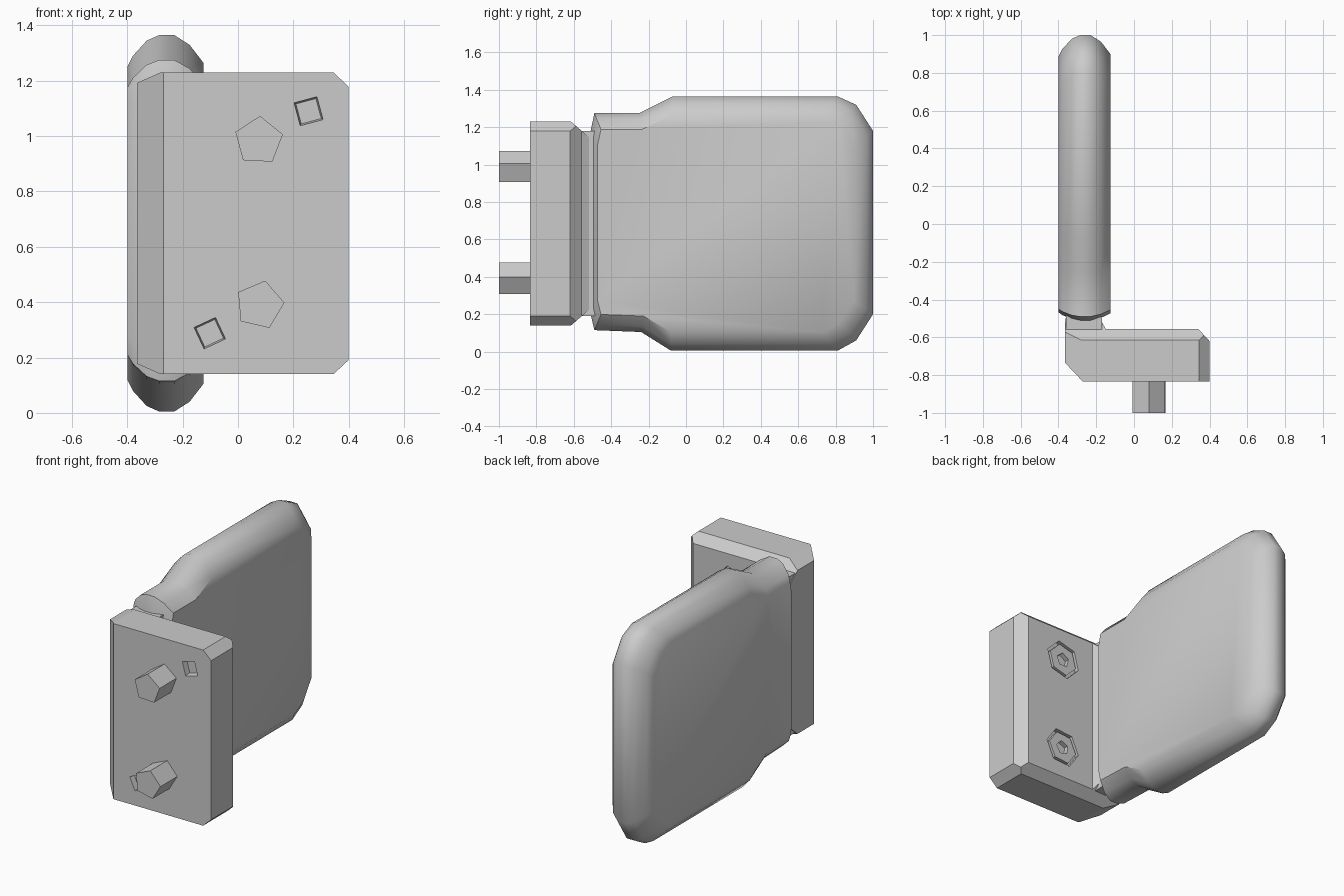
import bpy, bmesh, math
from mathutils import Vector

cube = bpy.data.objects.get("Cube")
if cube:
    bpy.data.objects.remove(cube)

grey = bpy.data.materials.new("plain grey")
grey.use_nodes = True
COLOR = (0.6, 0.6, 0.6, 1)
grey.diffuse_color = COLOR
grey.node_tree.nodes["Principled BSDF"].inputs["Base Color"].default_value = COLOR


def finish(name, bm):
    bmesh.ops.recalc_face_normals(bm, faces=bm.faces)
    mesh = bpy.data.meshes.new(name)
    bm.to_mesh(mesh)
    bm.free()
    mesh.materials.append(grey)
    obj = bpy.data.objects.new(name, mesh)
    bpy.context.collection.objects.link(obj)
    return obj


def loft(name, rings):
    """Skin equal-length rings of points and cap both ends."""
    bm = bmesh.new()
    loops = [[bm.verts.new(p) for p in ring] for ring in rings]
    n = len(loops[0])
    for a, b in zip(loops, loops[1:]):
        for i in range(n):
            j = (i + 1) % n
            bm.faces.new((a[i], a[j], b[j], b[i]))
    bm.faces.new(loops[0])
    bm.faces.new(loops[-1])
    return finish(name, bm)


def prism_y(name, x, z, r, sides, turn, y0, y1, taper=1.0):
    """Regular prism along y; taper scales the far end."""
    def ring(y, rad):
        angles = [math.radians(turn) + math.tau * i / sides for i in range(sides)]
        return [(x + rad * math.cos(a), y, z + rad * math.sin(a)) for a in angles]
    return loft(name, [ring(y0, r), ring(y1, r * taper)])


def cut(target, cutter):
    cutter.hide_render = True
    cutter.hide_set(True)
    mod = target.modifiers.new("pocket", "BOOLEAN")
    mod.operation = "DIFFERENCE"
    mod.solver = "EXACT"
    mod.object = cutter
    bpy.context.view_layer.objects.active = target
    bpy.ops.object.modifier_apply(modifier=mod.name)
    bpy.data.objects.remove(cutter)


def smooth(obj, degrees):
    bpy.ops.object.select_all(action="DESELECT")
    obj.select_set(True)
    bpy.context.view_layer.objects.active = obj
    bpy.ops.object.shade_smooth_by_angle(angle=math.radians(degrees))


# Upright panel: side outline stacked across its thickness with rounded rims
outline = [(-0.51, 1.18), (-0.49, 1.275), (-0.25, 1.275), (-0.07, 1.365),
           (0.81, 1.365), (0.91, 1.32), (1.0, 1.18), (1.0, 0.2), (0.91, 0.06),
           (0.81, 0.005), (-0.08, 0.005), (-0.24, 0.105), (-0.49, 0.115), (-0.51, 0.2)]
layers = [(-0.40, 0.115), (-0.38, 0.075), (-0.33, 0.02), (-0.285, 0),
          (-0.23, 0), (-0.175, 0.035), (-0.125, 0.1)]
MID_Y, MID_Z = -0.1, 0.685
panel = loft("upright_panel", [
    [(x, MID_Y + (y - MID_Y) * (1 - inset / 1.1),
      MID_Z + (z - MID_Z) * (1 - inset / 0.68)) for y, z in outline]
    for x, inset in layers])
smooth(panel, 40)

# Mounting bracket: angle profile extruded upward, then corners sliced off
LOW, HIGH = 0.14, 1.23
profile = [(-0.27, -0.835), (0.40, -0.835), (0.40, -0.62), (0.34, -0.555),
           (-0.15, -0.555), (-0.18, -0.50), (-0.365, -0.50), (-0.365, -0.735)]
bracket = loft("mounting_bracket", [[(x, y, z) for x, y in profile] for z in (LOW, HIGH)])
bm = bmesh.new()
bm.from_mesh(bracket.data)
for z, s in ((HIGH, 1), (LOW, -1)):
    slices = [((0.345, 0, z), (0.7, 0, 0.75 * s)),
              ((0, -0.615, z), (0, 0.65, 0.75 * s)),
              ((-0.28, 0, z), (-0.4, 0, 0.9 * s))]
    for point, normal in slices:
        result = bmesh.ops.bisect_plane(
            bm, geom=bm.verts[:] + bm.edges[:] + bm.faces[:],
            plane_co=Vector(point), plane_no=Vector(normal), clear_outer=True)
        rim = [e for e in result["geom_cut"] if isinstance(e, bmesh.types.BMEdge)]
        bmesh.ops.holes_fill(bm, edges=rim)
bmesh.ops.recalc_face_normals(bm, faces=bm.faces)
bm.to_mesh(bracket.data)
bm.free()

# Neck joining the bracket to the panel
loft("neck", [[(x, y, z) for x, y in
               ((-0.36, -0.58), (-0.17, -0.58), (-0.17, -0.47), (-0.36, -0.47))]
              for z in (0.19, 1.18)])

# Small square pockets in the front of the bracket
for x, z, turn in ((0.255, 1.09, 60), (-0.102, 0.288, 70)):
    cut(bracket, prism_y("pocket_cutter", x, z, 0.066, 4, turn, -0.86, -0.80, 0.8))

# Bolts with shallow ringed sockets on the back of the bracket
for side, x, z, turn in (("upper", 0.075, 0.983, 15), ("lower", 0.078, 0.39, 5)):
    cut(bracket, prism_y("recess_cutter", x, z, 0.12, 6, turn, -0.585, -0.53))
    head = prism_y(side + "_bolt_head", x, z, 0.1, 6, turn, -0.62, -0.556)
    cut(head, prism_y("socket_cutter", x, z, 0.045, 5, turn, -0.60, -0.53))
    prism_y(side + "_bolt_shank", x, z, 0.09, 5, turn, -1.0, -0.80)
